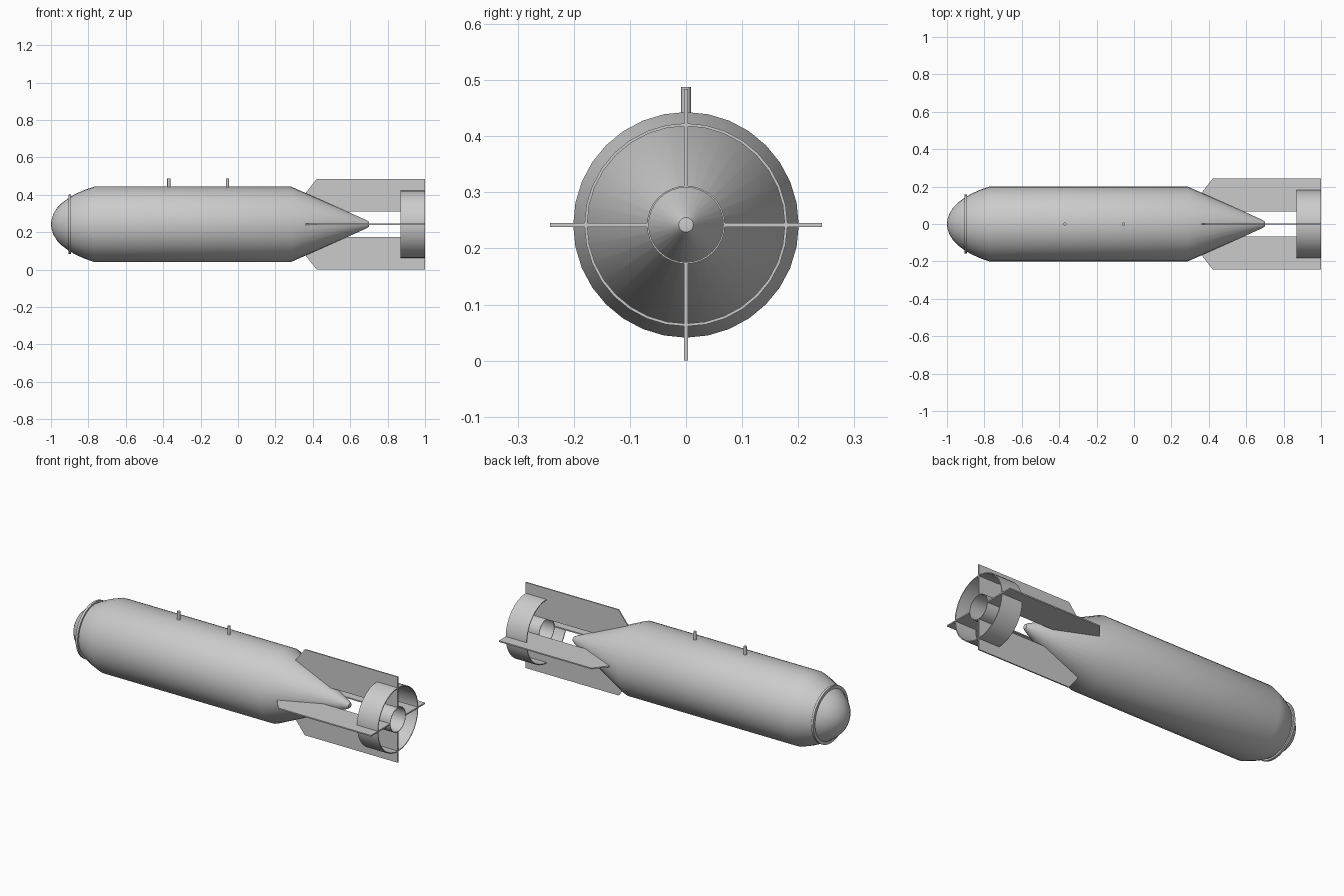
import bpy, bmesh, math
from mathutils import Matrix

if "Cube" in bpy.data.objects:
    bpy.data.objects.remove(bpy.data.objects["Cube"])

AXIS = 0.242
SIDES = 32

metal = bpy.data.materials.new("grey_metal")
metal.diffuse_color = (0.6, 0.6, 0.6, 1)
metal.use_nodes = True
metal.node_tree.nodes["Principled BSDF"].inputs["Base Color"].default_value = metal.diffuse_color


def finish(name, bm, angle=30):
    bmesh.ops.remove_doubles(bm, verts=bm.verts, dist=1e-5)
    bmesh.ops.recalc_face_normals(bm, faces=bm.faces)
    mesh = bpy.data.meshes.new(name)
    bm.to_mesh(mesh)
    bm.free()
    mesh.materials.append(metal)
    ob = bpy.data.objects.new(name, mesh)
    bpy.context.collection.objects.link(ob)
    bpy.ops.object.select_all(action='DESELECT')
    ob.select_set(True)
    bpy.context.view_layer.objects.active = ob
    bpy.ops.object.shade_smooth_by_angle(angle=math.radians(angle))
    return ob


def lathe(name, profile, closed=False):
    """Spin (x, radius) points around the long axis."""
    bm = bmesh.new()
    vs = [bm.verts.new((x, 0, AXIS + r)) for x, r in profile]
    pairs = list(zip(vs, vs[1:])) + ([(vs[-1], vs[0])] if closed else [])
    es = [bm.edges.new(p) for p in pairs]
    bmesh.ops.spin(bm, geom=vs + es, cent=(0, 0, AXIS), axis=(1, 0, 0),
                   angle=2 * math.pi, steps=SIDES, use_merge=True)
    return finish(name, bm)


def tube(name, x0, x1, r0, r1):
    return lathe(name, [(x0, r0), (x1, r0), (x1, r1), (x0, r1)], closed=True)


# casing: rounded nose, straight barrel, tapered tail
nose = [(-1, 0), (-0.997, 0.025), (-0.987, 0.056), (-0.967, 0.088),
        (-0.94, 0.115), (-0.905, 0.141), (-0.865, 0.164), (-0.82, 0.184)]
lathe("casing", nose + [(-0.77, 0.201), (0.285, 0.201), (0.685, 0.023),
                        (0.7, 0.013), (0.702, 0)])

# nose ring, tail shroud and inner tail tube
tube("nose_ring", -0.905, -0.892, 0.13, 0.158)
tube("tail_shroud", 0.87, 1.0, 0.176, 0.181)
tube("tail_inner_tube", 0.87, 1.0, 0.0665, 0.0695)

# four tail fins
outline = [(0.36, 0.165), (0.42, 0.242), (1.0, 0.242), (1.0, 0.068), (0.56, 0.068)]
for i, side in enumerate(("top", "left", "bottom", "right")):
    bm = bmesh.new()
    face = bm.faces.new([bm.verts.new((x, -0.0035, r)) for x, r in outline])
    ext = bmesh.ops.extrude_face_region(bm, geom=[face])
    moved = [g for g in ext["geom"] if isinstance(g, bmesh.types.BMVert)]
    bmesh.ops.translate(bm, verts=moved, vec=(0, 0.007, 0))
    bm.transform(Matrix.Translation((0, 0, AXIS)) @ Matrix.Rotation(i * math.pi / 2, 4, 'X'))
    finish("fin_" + side, bm)

# suspension lugs on top of the casing
for name, x in (("front_lug", -0.37), ("rear_lug", -0.056)):
    bm = bmesh.new()
    bmesh.ops.create_cone(bm, cap_ends=True, segments=16, radius1=0.0085,
                          radius2=0.0085, depth=0.068,
                          matrix=Matrix.Translation((x, 0, 0.454)))
    finish(name, bm)
